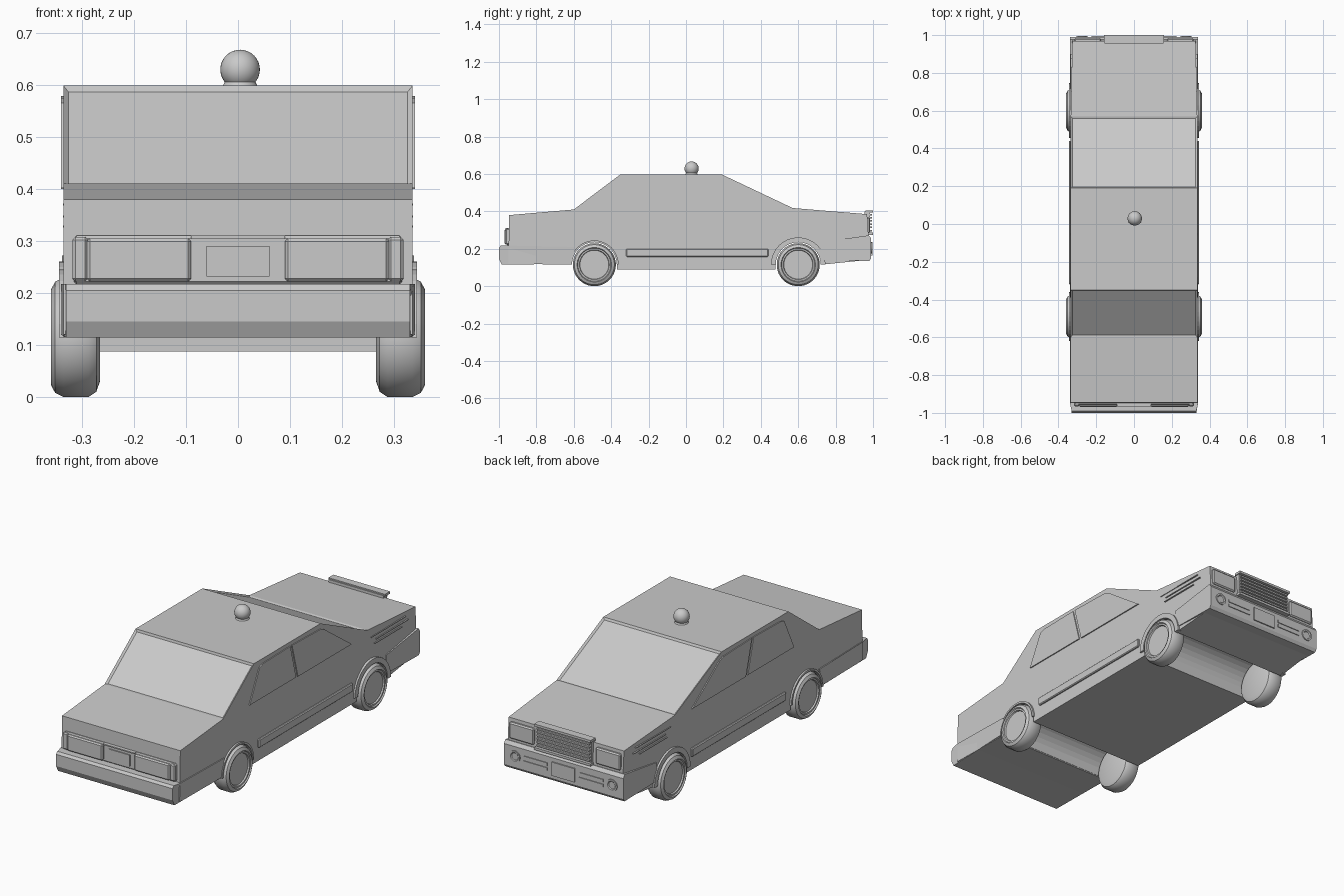
import bpy, bmesh
from math import sin, cos, pi, radians
from mathutils import Vector

cube = bpy.data.objects.get("Cube")
if cube:
    bpy.data.objects.remove(cube, do_unlink=True)

grey = bpy.data.materials.new("plain grey")
grey.use_nodes = True
grey.diffuse_color = (0.588, 0.588, 0.588, 1)
grey.node_tree.nodes["Principled BSDF"].inputs["Base Color"].default_value = grey.diffuse_color


def finish(name, bm, smooth=False):
    bmesh.ops.recalc_face_normals(bm, faces=bm.faces)
    mesh = bpy.data.meshes.new(name)
    bm.to_mesh(mesh)
    bm.free()
    mesh.materials.append(grey)
    obj = bpy.data.objects.new(name, mesh)
    bpy.context.collection.objects.link(obj)
    if smooth:
        bpy.ops.object.select_all(action='DESELECT')
        obj.select_set(True)
        bpy.context.view_layer.objects.active = obj
        bpy.ops.object.shade_smooth_by_angle(angle=radians(35))
    return obj


def prism_mesh(points, x0, x1):
    # Side profile in (y, z), extruded across x
    bm = bmesh.new()
    face = bm.faces.new([bm.verts.new((x0, y, z)) for y, z in points])
    out = bmesh.ops.extrude_face_region(bm, geom=[face])
    moved = [v for v in out["geom"] if isinstance(v, bmesh.types.BMVert)]
    bmesh.ops.translate(bm, verts=moved, vec=(x1 - x0, 0, 0))
    bmesh.ops.recalc_face_normals(bm, faces=bm.faces)
    return bm


def prism(name, points, x0, x1):
    return finish(name, prism_mesh(points, x0, x1))


def box(name, xs, ys, zs, bevel=0):
    (y0, y1), (z0, z1) = ys, zs
    obj = prism(name, [(y0, z0), (y1, z0), (y1, z1), (y0, z1)], *xs)
    if bevel:
        mod = obj.modifiers.new("soft edge", 'BEVEL')
        mod.width = bevel
        mod.segments = 1
    return obj


def lathe(name, profile, centre, axis, segments=32):
    # Spin (distance along axis, radius) points around the axis
    bm = bmesh.new()
    axis = Vector(axis)
    side = axis.orthogonal().normalized()
    verts = [bm.verts.new(axis * h + side * r) for h, r in profile]
    edges = [bm.edges.new(pair) for pair in zip(verts, verts[1:])]
    bmesh.ops.spin(bm, geom=verts + edges, cent=(0, 0, 0), axis=axis,
                   angle=2 * pi, steps=segments)
    bmesh.ops.remove_doubles(bm, verts=bm.verts, dist=0.0004)
    bmesh.ops.translate(bm, verts=bm.verts, vec=centre)
    return finish(name, bm, True)


def arc(y, z, r, start, end, steps=16):
    angles = [radians(start + (end - start) * i / steps) for i in range(steps + 1)]
    return [(y + r * cos(a), z + r * sin(a)) for a in angles]


REAR, FRONT, HUB, HALF = -0.49, 0.6, 0.115, 0.335

# Body shell: one silhouette, with open wheel tunnels
outline = [(-0.95, 0.12)] + arc(REAR, HUB, 0.122, 180, 0)
outline += [(-0.368, 0.088), (0.478, 0.088)]
outline += arc(FRONT, HUB, 0.122, 180, 0)
outline += [(0.97, 0.14), (0.975, 0.28), (0.968, 0.385), (0.57, 0.418),
            (0.19, 0.598), (-0.35, 0.598), (-0.6, 0.41), (-0.945, 0.38)]
bm = prism_mesh(outline, -HALF, HALF)
for v in bm.verts:
    if v.co.y > 0.9:
        v.co.x *= 0.975

# Front and rear glass, set into the shell
glass = [f for f in bm.faces if abs(f.normal.x) < 0.1 and f.normal.z > 0.5
         and 0.45 < f.calc_center_median().z < 0.55]
for f in glass:
    bmesh.ops.inset_individual(bm, faces=[f], thickness=0.014)
    bmesh.ops.translate(bm, verts=f.verts, vec=f.normal * -0.008)
finish("body_shell", bm)

# Bumpers
rear_bumper = prism("rear_bumper", [
    (-0.985, 0.115), (-0.61, 0.12), (-0.595, 0.21), (-0.945, 0.217),
    (-0.99, 0.217), (-1.0, 0.205), (-1.0, 0.145)], -0.34, 0.34)
for v in rear_bumper.data.vertices:
    if v.co.y < -0.98:
        v.co.x *= 0.97
prism("front_bumper", [(0.715, 0.14), (0.98, 0.135), (0.99, 0.15), (0.99, 0.255),
                       (0.978, 0.272), (0.72, 0.235)], -0.338, 0.338)

# Tail panel with lamps and number plate
box("tail_panel", (-0.315, 0.315), (-0.957, -0.94), (0.217, 0.31), 0.005)
box("rear_plate", (-0.06, 0.06), (-0.962, -0.95), (0.232, 0.29))
box("tail_panel_lip", (-0.09, 0.09), (-0.965, -0.95), (0.304, 0.31))

# Grille: backing, frame and slats
box("grille_back", (-0.155, 0.155), (0.955, 0.985), (0.28, 0.4))
for z in (0.28, 0.4):
    box("grille_rail", (-0.16, 0.16), (0.96, 1.0), (z - 0.006, z + 0.006))
for i in range(1, 7):
    z = 0.28 + i * 0.12 / 7
    box("grille_slat", (-0.15, 0.15), (0.98, 0.995), (z - 0.004, z + 0.004))
box("front_plate", (-0.065, 0.065), (0.98, 0.996), (0.165, 0.235))

# Glass outlines on the sides
rear_window = [(-0.39, 0.402), (-0.31, 0.565), (-0.28, 0.574), (-0.062, 0.578), (-0.015, 0.402)]
front_window = [(0.0, 0.4), (-0.048, 0.578), (0.185, 0.572), (0.21, 0.562), (0.435, 0.4)]

ball = [(0.038 * sin(a), 0.038 * cos(a))
        for a in [pi * (i / 16 - 0.5) for i in range(17)]]

tyre = [(0.265, 0), (0.265, 0.085), (0.272, 0.105), (0.287, 0.115), (0.335, 0.115),
        (0.351, 0.107), (0.359, 0.092), (0.353, 0.088), (0.353, 0.08),
        (0.346, 0.077), (0.346, 0)]

for s, side in ((1, "left"), (-1, "right")):
    # Wheels and arch flares
    for y, end, flare in ((REAR, "rear", 0.13), (FRONT, "front", 0.146)):
        lathe(f"{side}_{end}_wheel", tyre, (0, y, HUB), (s, 0, 0), 36)
        ring = arc(y, HUB, flare, 0, 180) + arc(y, HUB, 0.12, 180, 0)
        prism(f"{side}_{end}_arch", ring, s * 0.325, s * 0.344)

    # Doors: windows and rub strip
    prism(f"{side}_rear_window", rear_window, s * 0.332, s * 0.34)
    prism(f"{side}_front_window", front_window, s * 0.332, s * 0.34)
    box(f"{side}_rub_strip", (s * 0.33, s * 0.345), (-0.32, 0.44), (0.157, 0.2), 0.004)

    # Fender creases
    for y0, y1, z in ((0.6, 0.88, 0.37), (0.63, 0.85, 0.328), (0.64, 0.9, 0.347)):
        box(f"{side}_fender_crease", (s * 0.325, s * 0.336), (y0, y1), (z - 0.002, z + 0.002))

    # Lamps and bumper slots
    box(f"{side}_tail_lamp", (s * 0.09, s * 0.29), (-0.97, -0.95), (0.222, 0.305), 0.006)
    box(f"{side}_tail_corner", (s * 0.288, s * 0.318), (-0.965, -0.94), (0.222, 0.308), 0.006)
    box(f"{side}_headlamp", (s * 0.175, s * 0.315), (0.95, 0.984), (0.285, 0.368), 0.006)
    for z in (0.19, 0.215):
        box(f"{side}_bumper_strip", (s * 0.09, s * 0.225), (0.98, 0.994), (z - 0.007, z + 0.007))
    lathe(f"{side}_fog_lamp", [(-0.01, 0), (-0.01, 0.03), (0.005, 0.03), (0.005, 0.022),
                               (0.001, 0.018), (0.001, 0)],
          (s * 0.275, 0.99, 0.205), (0, 1, 0), 20)

# Roof beacon
lathe("beacon_base", [(0, 0), (0, 0.034), (0.008, 0.03), (0.014, 0.026), (0.014, 0)],
      (0.004, 0.03, 0.596), (0, 0, 1))
lathe("beacon_ball", ball, (0.004, 0.03, 0.629), (0, 0, 1))
